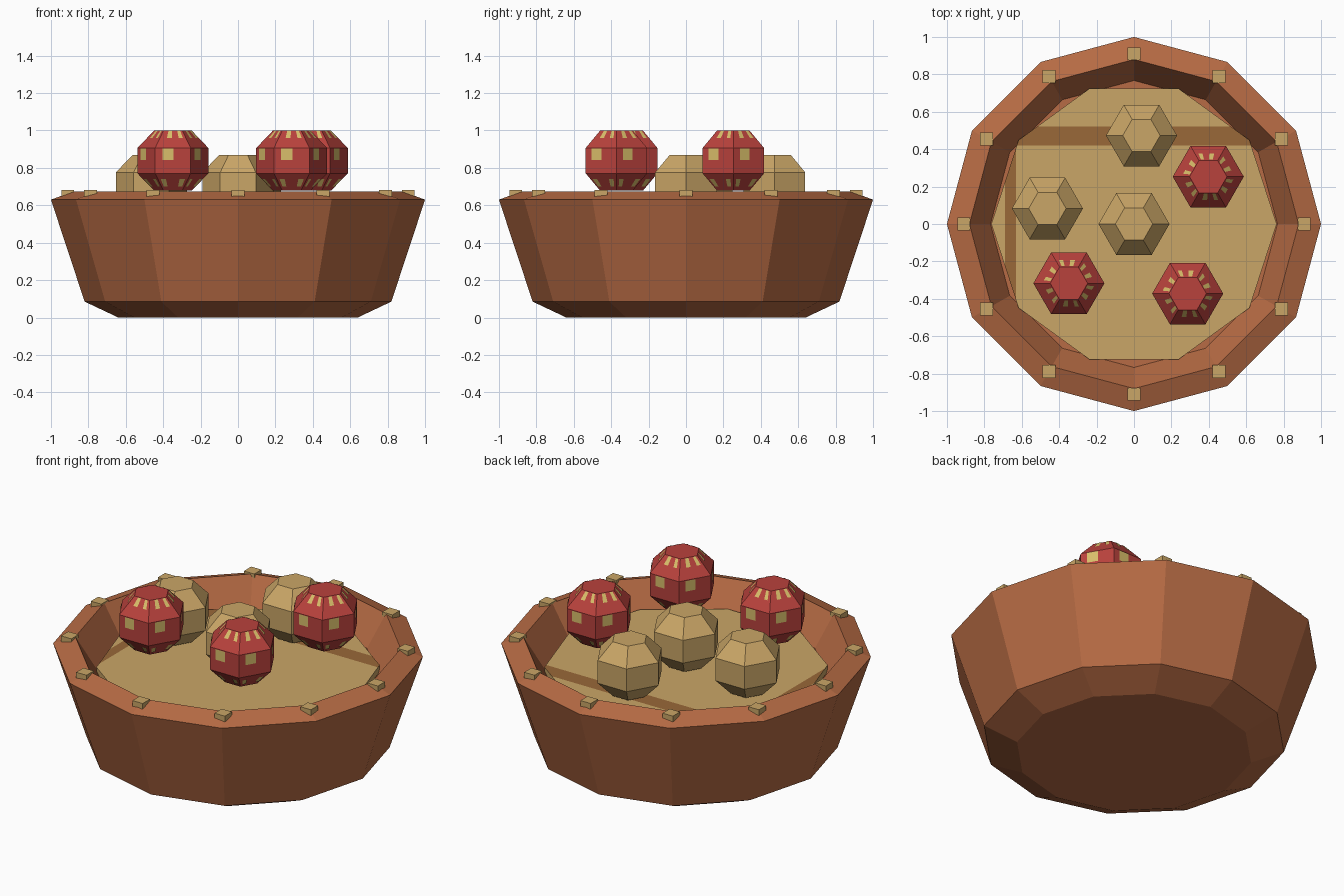
import bpy, bmesh
from math import cos, sin, pi
from mathutils import Vector, Matrix

cube = bpy.data.objects.get("Cube")
if cube:
    bpy.data.objects.remove(cube, do_unlink=True)


def material(name, rgb):
    mat = bpy.data.materials.new(name)
    mat.use_nodes = True
    col = (*rgb, 1)
    mat.diffuse_color = col
    mat.node_tree.nodes["Principled BSDF"].inputs["Base Color"].default_value = col
    return mat


terracotta = material("terracotta", (0.475, 0.148, 0.058))
sand = material("sand", (0.59, 0.38, 0.135))
brown = material("brown", (0.32, 0.14, 0.04))
red = material("red", (0.485, 0.054, 0.046))
yellow = material("pale_yellow", (0.7, 0.52, 0.145))


def finish(name, bm, mats, location=(0, 0, 0)):
    mesh = bpy.data.meshes.new(name)
    bm.to_mesh(mesh)
    bm.free()
    for m in mats:
        mesh.materials.append(m)
    ob = bpy.data.objects.new(name, mesh)
    ob.location = location
    bpy.context.collection.objects.link(ob)


def lathe(bm, profile, sides):
    """Faceted solid from (radius, z) rings, closed with a flat cap at each end."""
    rings = [[bm.verts.new((r * cos(2 * pi * i / sides), r * sin(2 * pi * i / sides), z))
              for i in range(sides)] for r, z in profile]
    bands = []
    for a, b in zip(rings, rings[1:]):
        for i in range(sides):
            j = (i + 1) % sides
            bands.append(bm.faces.new((a[i], a[j], b[j], b[i])))
    bm.faces.new(rings[0][::-1])
    bm.faces.new(rings[-1])
    return bands


# Bowl: outside wall, sloped rim, inside wall and flat floor
FLOOR_Z = 0.49
bm = bmesh.new()
lathe(bm, [(0.64, 0), (0.82, 0.085), (1, 0.63), (0.88, 0.675), (0.767, FLOOR_Z)], 12)
finish("bowl", bm, [terracotta])

# Filling: ten-sided slab on the floor with two brown bands cut into its top
bm = bmesh.new()
lathe(bm, [(0.763, FLOOR_Z + 0.005), (0.763, 0.535)], 10)
for axis, pos in (("y", 0.42), ("y", 0.52), ("x", -0.69), ("x", -0.63)):
    normal = Vector((axis == "x", axis == "y", 0))
    bmesh.ops.bisect_plane(bm, geom=bm.verts[:] + bm.edges[:] + bm.faces[:],
                           plane_co=normal * pos, plane_no=normal)
bm.normal_update()
for f in bm.faces:
    c = f.calc_center_median()
    banded = 0.42 < c.y < 0.52 or -0.69 < c.x < -0.63
    f.material_index = int(f.normal.z > 0.9 and banded)
finish("filling", bm, [sand, brown])

# Studs around the rim
for i in range(12):
    a = i * pi / 6
    bm = bmesh.new()
    bmesh.ops.create_cube(bm, size=1, matrix=Matrix.Diagonal((0.068, 0.068, 0.034, 1)))
    finish(f"rim_stud_{i + 1}", bm, [sand], (0.91 * cos(a), 0.91 * sin(a), 0.665))

BALL = [(0.1, -0.165), (0.19, -0.072), (0.19, 0.063), (0.1, 0.157)]
# Patches as (start, end, top, bottom) fractions of a face, per band
LOWER = [(0.1, 0.27, 0.3, 0.75), (0.72, 0.9, 0.3, 0.75)]
MIDDLE = [(0.2, 0.52, 0.02, 0.48)]
UPPER = [(0.27, 0.46, 0.03, 0.45), (0.72, 0.88, 0.03, 0.45)]


def ball(name, x, y, z, mats):
    bm = bmesh.new()
    bands = lathe(bm, BALL, 6)
    if len(mats) > 1:
        # Thin pale patches on every side face
        for i, f in enumerate(bands):
            f.normal_update()
            low0, low1, up1, up0 = [v.co.copy() for v in f.verts]
            lift = f.normal * 0.003
            for t0, t1, top, bottom in (LOWER, MIDDLE, UPPER)[i // 6]:
                corners = [(t0, bottom), (t1, bottom), (t1, top), (t0, top)]
                patch = bm.faces.new([
                    bm.verts.new(up0.lerp(up1, t).lerp(low0.lerp(low1, t), v) + lift)
                    for t, v in corners])
                patch.material_index = 1
    finish(name, bm, mats, (x, y, z))


# Balls: plain ones resting near the filling, spotted ones set higher
for i, (x, y) in enumerate([(0, 0), (-0.463, 0.083), (0.04, 0.473)]):
    ball(f"plain_ball_{i + 1}", x, y, 0.713, [sand])
for i, (x, y) in enumerate([(-0.348, -0.317), (0.287, -0.372), (0.397, 0.253)]):
    ball(f"spotted_ball_{i + 1}", x, y, 0.843, [red, yellow])
